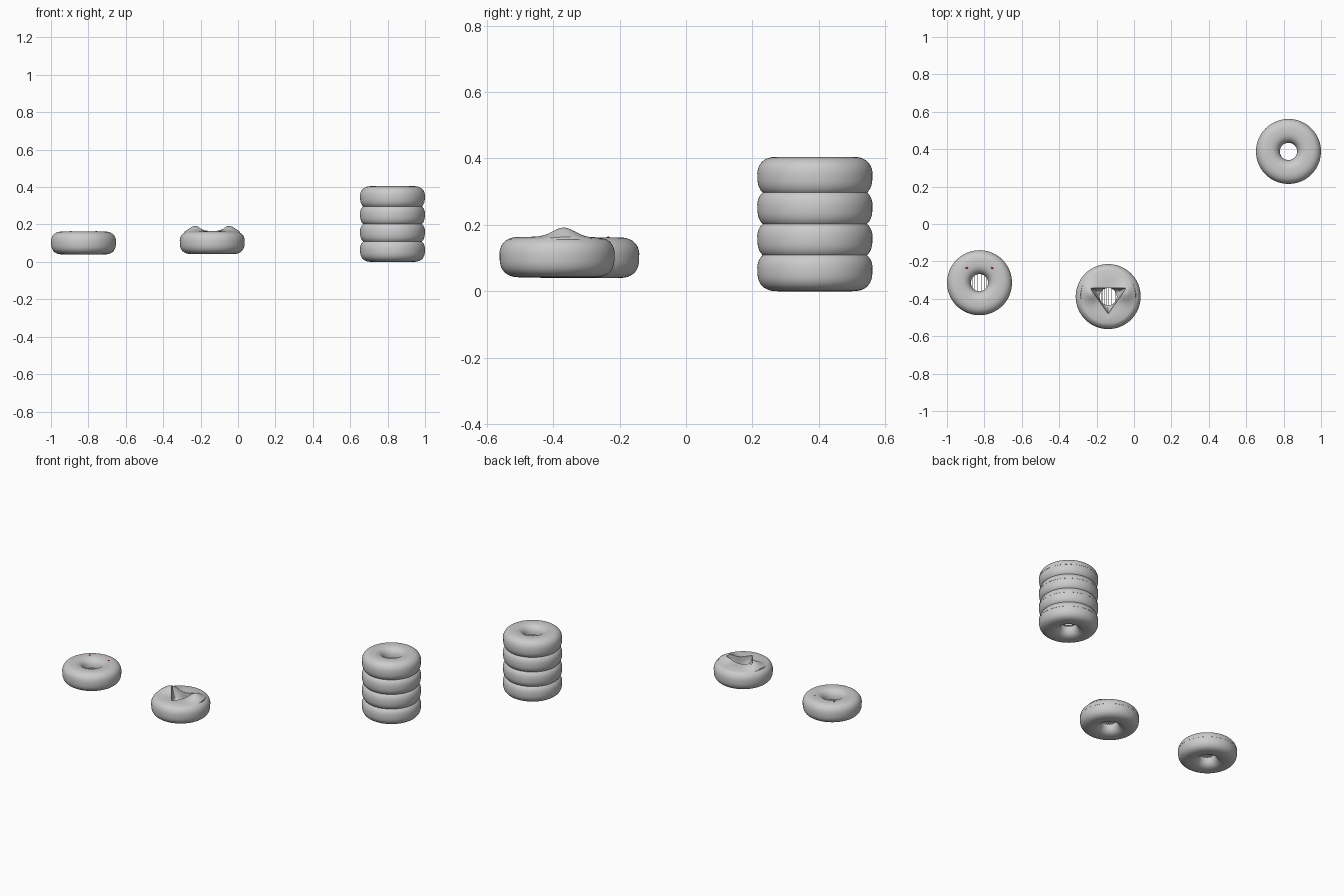
import bpy, bmesh
from math import sin, cos, pi, radians, exp, sqrt, copysign

if "Cube" in bpy.data.objects:
    bpy.data.objects.remove(bpy.data.objects["Cube"])

R, TUBE, HALF = 0.110, 0.064, 0.061   # ring radius, tube width, half height
SEG = 96


def power(v, p=0.8):
    return copysign(abs(v) ** p, v)


def section(deg, inset=0.0):
    """Slightly squared tube section, 0 = outside, 90 = top."""
    a = radians(deg)
    return R + (TUBE - inset) * power(cos(a)), HALF + HALF * power(sin(a))


def triangle_radius(th):
    """Distance from the middle to the edge of the open mouth."""
    x, y = cos(th), sin(th)
    d = [(y, 0.045), (0.818 * x - 0.576 * y, 0.053), (-0.818 * x - 0.576 * y, 0.053)]
    return min(dist / c for c, dist in d if c > 1e-4)


def mouth_warp(deg, th, r, z):
    """Pull the top inner part of the icing into a raised triangular lip."""
    if deg < 60:
        return r, z
    t = triangle_radius(th)
    top = section(95)[1]
    if deg <= 110:
        v = (deg - 60) / 50
        r = section(60)[0] * (1 - v) + t * v
        z = max(z, top) if deg > 90 else z
    else:
        u = (deg - 110) / 70
        r = t * (1 - u) + 0.046 * u
        z = top * (1 - sqrt(u)) + HALF * sqrt(u)
    x, y = r * cos(th), r * sin(th)
    fade = 1 if deg <= 110 else max(0, 1 - (deg - 110) / 40)
    z += 0.028 * fade * exp(-((abs(x) - 0.09) ** 2 + (y - 0.02) ** 2) / 0.045 ** 2)
    return r, z


def lathe(name, pts_fn, loc):
    bm = bmesh.new()
    rings = []
    for i in range(SEG):
        th = 2 * pi * i / SEG + pi / 2
        rings.append([bm.verts.new((r * cos(th), r * sin(th), z)) for r, z in pts_fn(th)])
    for i in range(SEG):
        a, b = rings[i], rings[(i + 1) % SEG]
        for j in range(len(a) - 1):
            bm.faces.new((a[j], b[j], b[j + 1], a[j + 1]))
    bmesh.ops.recalc_face_normals(bm, faces=bm.faces)
    me = bpy.data.meshes.new(name)
    bm.to_mesh(me)
    bm.free()
    ob = bpy.data.objects.new(name, me)
    ob.location = loc
    bpy.context.collection.objects.link(ob)
    bpy.context.view_layer.objects.active = ob
    bpy.ops.object.select_all(action='DESELECT')
    ob.select_set(True)
    bpy.ops.object.shade_smooth_by_angle(angle=radians(40))
    return ob


def donut(name, loc, mouth=False):
    # dough: lower part of the tube, tucked under the icing
    lathe(name + "_dough", lambda th: [section(d, 0.001) for d in range(180, 373, 6)], loc)

    # icing: upper part with a small lip at the seam
    def icing(th):
        r0, z0 = section(6)
        pts = [(r0 - 0.006, z0)]
        for d in range(6, 181, 4 if not mouth else 2):
            r, z = section(d)
            pts.append(mouth_warp(d, th, r, z) if mouth else (r, z))
        return pts
    lathe(name + "_icing", icing, loc)


red = bpy.data.materials.new("red")
red.diffuse_color = (0.8, 0.0, 0.03, 1)
red.use_nodes = True
red.node_tree.nodes["Principled BSDF"].inputs["Base Color"].default_value = red.diffuse_color


def face_details(name, loc):
    # small red eyes
    for side in (-1, 1):
        bpy.ops.mesh.primitive_uv_sphere_add(
            segments=16, ring_count=8, radius=0.008,
            location=(loc[0] + side * 0.068, loc[1] + 0.08, loc[2] + 0.119))
        eye = bpy.context.object
        eye.name = name + "_eye"
        eye.scale = (1, 0.8, 0.7)
        eye.data.materials.append(red)
        bpy.ops.object.shade_smooth()
    # thin slats across the hole
    for k in range(-4, 5):
        x = k * 0.0095
        bpy.ops.mesh.primitive_cube_add(size=1, location=(loc[0] + x, loc[1], loc[2] + 0.06))
        slat = bpy.context.object
        slat.name = name + "_slat"
        slat.scale = (0.002, 2 * sqrt(0.047 ** 2 - x * x), 0.012)


# stack of four plain donuts
for i in range(4):
    donut("stacked_donut_%d" % (i + 1), (0.826, 0.388, i * 0.0943))

# two donuts with faces
for name, loc, mouth in (("closed_face_donut", (-0.826, -0.314, 0.04), False),
                         ("open_mouth_donut", (-0.138, -0.388, 0.042), True)):
    donut(name, loc, mouth)
    face_details(name, loc)
